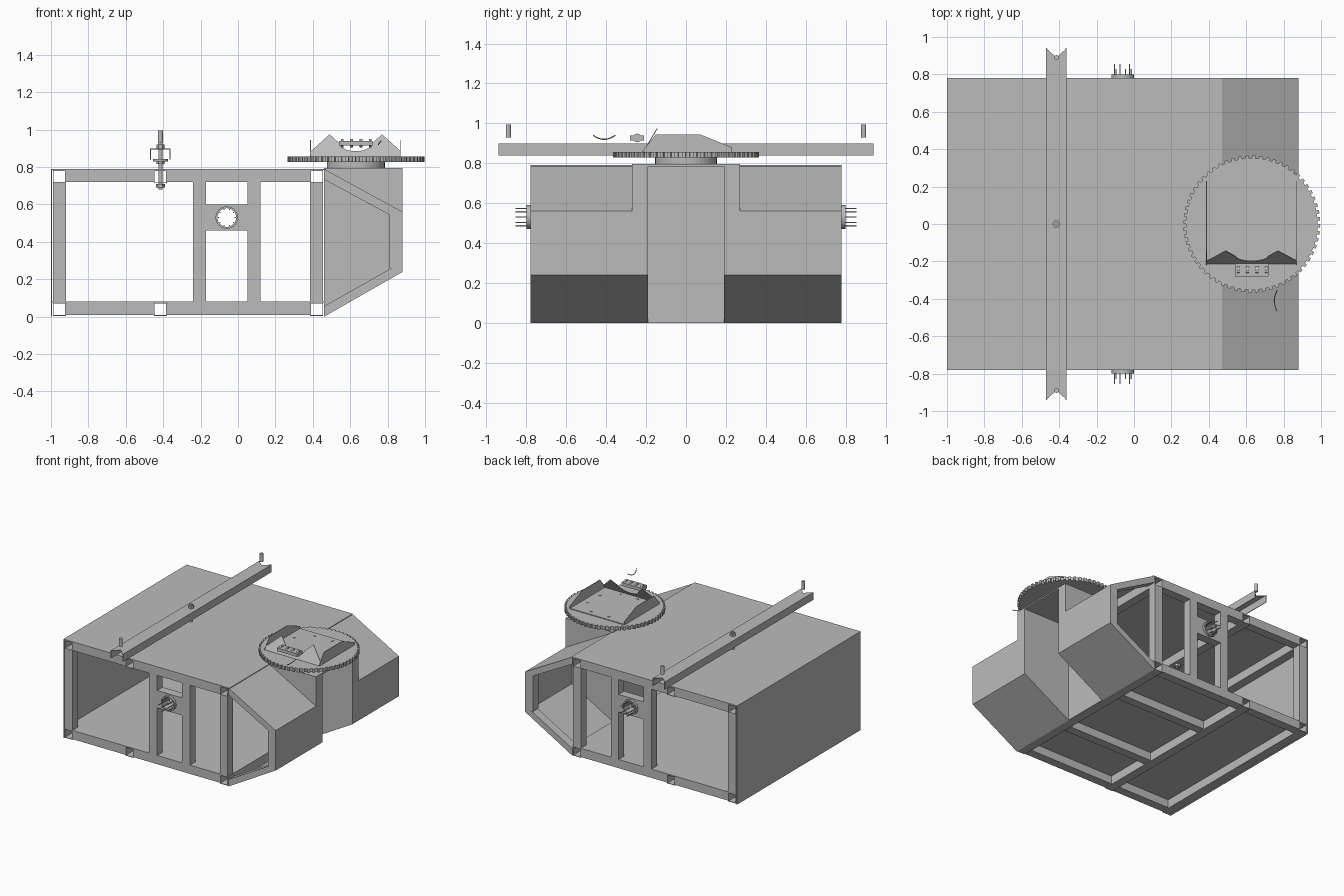
import bpy, bmesh, math
from mathutils import Vector

old = bpy.data.objects.get("Cube")
if old:
    bpy.data.objects.remove(old, do_unlink=True)

mat = bpy.data.materials.new("plain grey metal")
mat.use_nodes = True
GREY = (0.5, 0.5, 0.5, 1)
mat.diffuse_color = GREY
mat.node_tree.nodes["Principled BSDF"].inputs["Base Color"].default_value = GREY


def finish(name, bm):
    bmesh.ops.recalc_face_normals(bm, faces=bm.faces)
    mesh = bpy.data.meshes.new(name)
    bm.to_mesh(mesh)
    bm.free()
    mesh.materials.append(mat)
    ob = bpy.data.objects.new(name, mesh)
    bpy.context.collection.objects.link(ob)
    return ob


def prism(name, pts, a, b, axis="y"):
    """Extrude a 2D outline from a to b along one axis."""
    put = {"x": lambda p, t: (t, p[0], p[1]),
           "y": lambda p, t: (p[0], t, p[1]),
           "z": lambda p, t: (p[0], p[1], t)}[axis]
    bm = bmesh.new()
    base = bm.faces.new([bm.verts.new(put(p, a)) for p in pts])
    new = bmesh.ops.extrude_face_region(bm, geom=[base])["geom"]
    shift = Vector(put((0, 0), b - a))
    bmesh.ops.translate(bm, vec=shift, verts=[v for v in new if isinstance(v, bmesh.types.BMVert)])
    return finish(name, bm)


def box(name, x0, x1, y0, y1, z0, z1):
    return prism(name, [(x0, y0), (x1, y0), (x1, y1), (x0, y1)], z0, z1, "z")


def circle(cx, cy, r, n):
    return [(cx + r * math.cos(math.tau * i / n), cy + r * math.sin(math.tau * i / n)) for i in range(n)]


def cut(ob, cutter):
    mod = ob.modifiers.new("opening", "BOOLEAN")
    mod.object = cutter
    mod.solver = "EXACT"
    cutter.hide_render = True
    cutter.hide_viewport = True
    cutter.display_type = "WIRE"


def tube(name, x, z):
    """Open square tube running the full depth."""
    w = 0.004
    for part, d in (("left", (0, w, 0, T)), ("right", (T - w, T, 0, T)),
                    ("bottom", (0, T, 0, w)), ("top", (0, T, T - w, T))):
        box(f"{name}_{part}", x + d[0], x + d[1], -D, D, z + d[2], z + d[3])


D, T, H, S = 0.78, 0.07, 0.79, 0.006   # half depth, tube size, height, sheet
X0, X1, X2 = -1.0, 0.46, 0.88          # left end, shoulder, right end
ZL, ZU = 0.24, 0.56                    # heights of the right end panel
NOTCH, PILLAR = 0.19, 0.27

# Main skin
box("roof_sheet", X0, X1 + 0.01, -D, D, H - S, H)
box("end_sheet", X0, X0 + S, -D, D, 0, H)
box("floor_sheet", X0, X1, -D, D, 0.075, 0.08)
box("notch_back_wall", X1, X1 + S, -NOTCH, NOTCH, 0, H)
box("notch_cover", X1, X2, -PILLAR, PILLAR, H - S, H + 0.005)

# Long square tubes at floor and roof
for i, x in enumerate((-0.99, -0.45, 0.385)):
    tube(f"floor_tube_{i}", x, 0.004)
    tube(f"roof_tube_{i}", x, H - T - S)

# Floor cross bars
for y in (-0.3, 0.3):
    box("floor_cross_bar", -0.38, 0.385, y - 0.035, y + 0.035, 0.01, 0.075)

for side, s in (("front", -1), ("back", 1)):
    y0, y1 = sorted((s * D, s * (D - T)))
    # Frame rails and posts
    for x0, x1 in ((-0.92, -0.45), (-0.38, 0.385)):
        box(f"{side}_bottom_rail", x0, x1, y0, y1, 0.01, 0.08)
        box(f"{side}_top_rail", x0, x1, y0, y1, 0.72, H - S)
    for x in (-0.99, -0.24, 0.05, 0.385):
        box(f"{side}_post", x, x + T, y0, y1, 0.08, 0.72)
    # Panel with round port
    panel = box(f"{side}_port_panel", -0.17, 0.05, y0, y1, 0.46, 0.6)
    hole = prism(f"{side}_port_cutter", circle(-0.06, 0.53, 0.05, 32), -1, 1)
    cut(panel, hole)
    ring = prism(f"{side}_port_ring", circle(-0.06, 0.53, 0.06, 32), s * D, s * (D + 0.02))
    cut(ring, hole)
    for i, (px, pz) in enumerate(circle(-0.06, 0.53, 0.045, 10)):
        r, length = 0.003, 0.05 + 0.025 * (i % 2)
        prism(f"{side}_port_prong", [(px - r, pz - r), (px + r, pz - r), (px + r, pz + r), (px - r, pz + r)],
              s * (D - 0.03), s * (D + length))

    # Tapered wing: skin, inner walls, raised pillar
    a, b = sorted((s * NOTCH, s * D))
    prism(f"{side}_wing_upper_slope", [(X1, H), (X2, ZU), (X2, ZU - S), (X1, H - S)], a, b)
    prism(f"{side}_wing_lower_slope", [(X1, 0), (X2, ZL), (X2, ZL + S), (X1, S)], a, b)
    box(f"{side}_wing_end_sheet", X2 - S, X2, a, b, ZL, ZU)
    prism(f"{side}_wing_inner_wall", [(X1, 0), (X2, ZL), (X2, H), (X1, H)], s * NOTCH, s * (NOTCH + S))
    box(f"{side}_pillar_end", X2 - S, X2, *sorted((s * NOTCH, s * PILLAR)), ZU, H)
    prism(f"{side}_pillar_side", [(X1, H), (X2, ZU), (X2, H)], s * (PILLAR - S), s * PILLAR)
    # Wing frame bars
    t = 0.05
    prism(f"{side}_wing_top_bar", [(X1, H - S), (X2 - S, ZU), (X2 - S, ZU - t), (X1, H - S - t)], y0, y1)
    prism(f"{side}_wing_low_bar", [(X1, S), (X2 - S, ZL), (X2 - S, ZL + t), (X1, S + t)], y0, y1)
    box(f"{side}_wing_end_post", X2 - T, X2 - S, y0, y1, 0.26, 0.55)

# Roof channel with notched ends
BX, BW, BY = -0.415, 0.055, 0.94
outline = [(BX - BW, -BY), (BX, -BY + 0.05), (BX + BW, -BY), (BX + BW, BY), (BX, BY - 0.05), (BX - BW, BY)]
prism("channel_web", outline, 0.895, 0.9, "z")
for s in (-1, 1):
    x0, x1 = sorted((BX + s * BW, BX + s * (BW - 0.005)))
    box("channel_flange", x0, x1, -BY, BY, 0.84, 0.9)
    prism("channel_pin", circle(BX, s * 0.89, 0.013, 12), 0.93, 0.995, "z")
# Centre bolt and nuts
prism("bolt_shaft", circle(BX, 0, 0.011, 12), 0.68, 0.93, "z")
for z, r, h in ((0.9, 0.022, 0.02), (0.83, 0.04, 0.012), (0.815, 0.022, 0.015), (0.69, 0.024, 0.02)):
    prism("bolt_nut", circle(BX, 0, r, 6 if r < 0.03 else 20), z, z + h, "z")

# Toothed turntable
CX, TEETH = 0.63, 60
gear = []
for i in range(TEETH):
    for k, r in ((0, 0.352), (0.45, 0.352), (0.5, 0.366), (0.95, 0.366)):
        ang = math.tau * (i + k) / TEETH
        gear.append((CX + r * math.cos(ang), r * math.sin(ang)))
prism("turntable_gear", gear, 0.828, 0.856, "z")
prism("turntable_bearing", circle(CX, 0, 0.155, 40), H, 0.83, "z")

# Cradle: base plate, side flaps, scooped front plate
box("cradle_base", 0.385, 0.87, -0.21, 0.23, 0.856, 0.862)
flap = [(-0.22, 0.86), (0.23, 0.86), (0.23, 0.88), (0.07, 0.945), (-0.15, 0.945)]
for x in (0.385, 0.865):
    prism("cradle_flap", flap, x, x + 0.005, "x")
scoop = [(CX + 0.085 * math.cos(a), 0.925 + 0.04 * math.sin(a))
         for a in (math.pi + math.pi * i / 10 for i in range(11))]
peaks = [(0.39, 0.86), (0.39, 0.885), (0.49, 0.975)] + scoop + [(0.77, 0.975), (0.87, 0.885), (0.87, 0.86)]
plate = prism("cradle_front_plate", peaks, -0.215, -0.21)
for v in plate.data.vertices:          # lean the plate backward
    v.co.y += 0.6 * (v.co.z - 0.86)
for px, py in circle(CX, 0, 0.2, 8):
    ang = math.atan2(py, px - CX) + math.pi / 8
    prism("cradle_bolt", circle(CX + 0.2 * math.cos(ang), 0.2 * math.sin(ang), 0.01, 10), 0.862, 0.865, "z")

# Small drive unit and hanging cable
box("drive_body", 0.54, 0.72, -0.28, -0.21, 0.915, 0.94)
for x in (0.55, 0.6, 0.65, 0.7):
    prism("drive_roller", circle(-0.245, 0.927, 0.022, 12), x, x + 0.015, "x")
curve = bpy.data.curves.new("hanging_cable", "CURVE")
curve.dimensions = "3D"
curve.bevel_depth = 0.003
line = curve.splines.new("POLY")
line.points.add(12)
for i, p in enumerate(line.points):
    u = i / 6 - 1
    p.co = (0.75 + 0.015 * u * u, -0.41 + 0.055 * u, 0.92 + 0.02 * u * u, 1)
curve.materials.append(mat)
bpy.context.collection.objects.link(bpy.data.objects.new("hanging_cable", curve))
